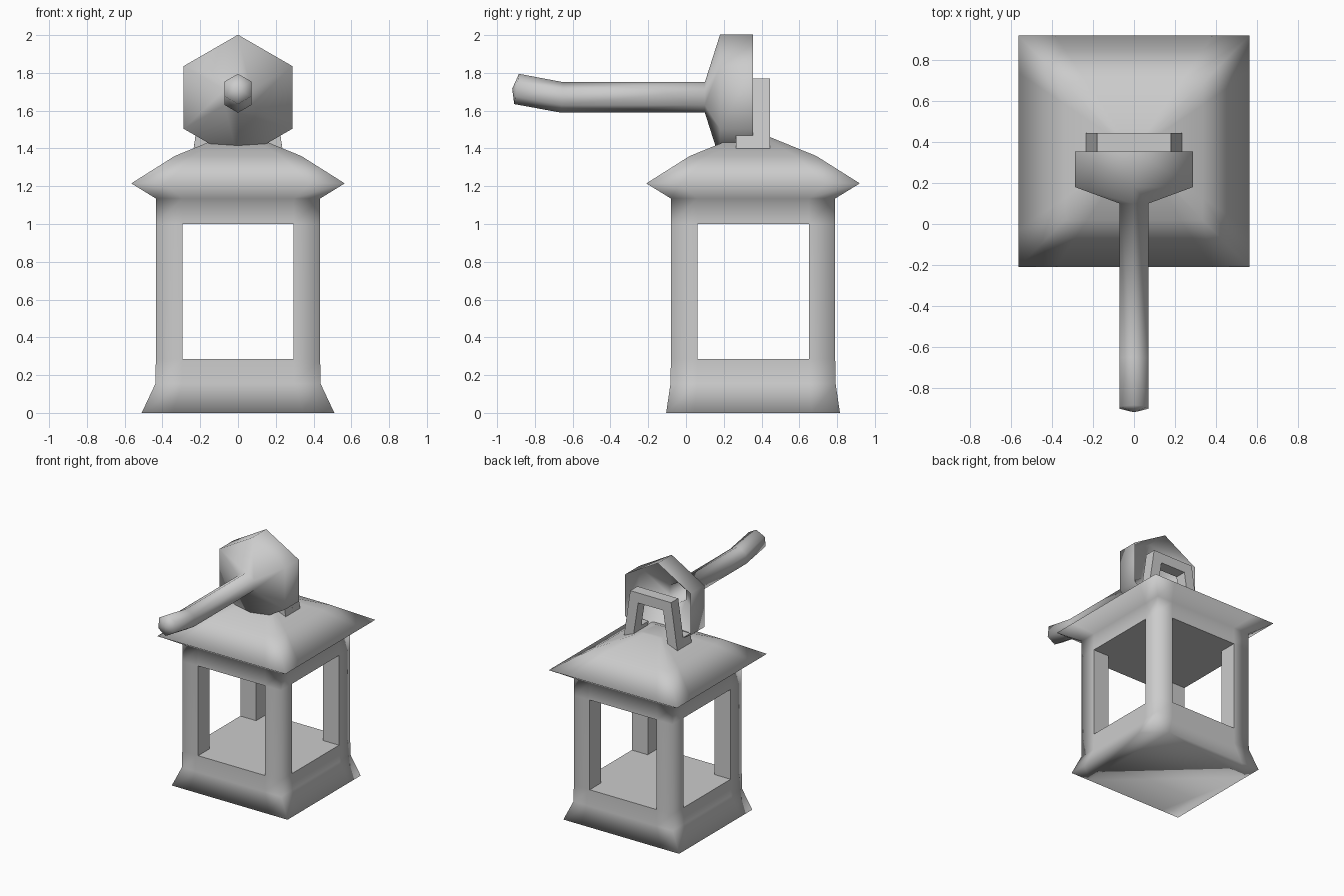
import bpy, bmesh
from math import sin, cos, pi

if "Cube" in bpy.data.objects:
    bpy.data.objects.remove(bpy.data.objects["Cube"])

CY = 0.355  # lantern axis in y


def finish(bm, name, smooth=True):
    bmesh.ops.recalc_face_normals(bm, faces=bm.faces)
    me = bpy.data.meshes.new(name)
    bm.to_mesh(me)
    bm.free()
    ob = bpy.data.objects.new(name, me)
    bpy.context.collection.objects.link(ob)
    return ob


# lantern: square levels (z, half x, half y), open windows between levels 2 and 3
bm = bmesh.new()
levels = [(0, .51, .46), (.155, .437, .437), (.285, .435, .435), (1.0, .435, .435),
          (1.135, .435, .435), (1.215, .565, .565), (1.36, .335, .335), (1.46, .09, .09)]
W = .295 / .435
T = (-1, -W, W, 1)
ring = [(0, 0), (1, 0), (2, 0), (3, 0), (3, 1), (3, 2), (3, 3), (2, 3), (1, 3), (0, 3), (0, 2), (0, 1)]
grids = []
for n, (z, hx, hy) in enumerate(levels):
    keys = [(i, j) for i in range(4) for j in range(4)] if n in (2, 3) else ring
    grids.append({k: bm.verts.new((T[k[0]] * hx, CY + T[k[1]] * hy, z)) for k in keys})


def wall(lo, hi, a, b, smooth=True):
    f = bm.faces.new((lo[a], lo[b], hi[b], hi[a]))
    f.smooth = smooth


for n in range(len(levels) - 1):
    if n != 2:
        for a, b in zip(ring, ring[1:] + ring[:1]):
            wall(grids[n], grids[n + 1], a, b)
for n in (0, -1):
    bm.faces.new([grids[n][k] for k in ring]).smooth = True
lo, hi = grids[2], grids[3]
for i in range(3):
    for j in range(3):
        c = [(i, j), (i + 1, j), (i + 1, j + 1), (i, j + 1)]
        if i != 1 and j != 1:      # corner pillars, flat on the window sides
            for a, b in zip(c, c[1:] + c[:1]):
                outer = any(a[m] == b[m] and a[m] in (0, 3) for m in (0, 1))
                wall(lo, hi, a, b, outer)
        else:                      # inner floor and ceiling
            bm.faces.new([lo[k] for k in c])
            bm.faces.new([hi[k] for k in c])
finish(bm, "lantern_body")

# wall arm: six-sided flared cup open at the back, running into a bent rod
bm = bmesh.new()
sections = [(.355, 1.67, .332, 0), (.18, 1.67, .332, 0), (.1, 1.67, .081, 0),
            (-.655, 1.67, .081, .06), (-.897, 1.715, .081, .155)]
rings = []
for y, z, r, tilt in sections:
    rings.append([bm.verts.new((r * sin(k * pi / 3), y + r * cos(k * pi / 3) * sin(tilt),
                                z + r * cos(k * pi / 3) * cos(tilt))) for k in range(6)])
for a, b in zip(rings, rings[1:]):
    for k in range(6):
        m = (k + 1) % 6
        bm.faces.new((a[k], a[m], b[m], b[k]))
tip = bm.verts.new((0, -.92, 1.716))
for k in range(6):
    bm.faces.new((rings[-1][k], rings[-1][(k + 1) % 6], tip))
for f in bm.faces:
    f.smooth = True
finish(bm, "hanging_arm")

# arched bracket on the roof, with small feet turned forward
bm = bmesh.new()
arch = [(-.235, 1.40), (-.18, 1.77), (.18, 1.77), (.235, 1.40),
        (.155, 1.40), (.11, 1.69), (-.11, 1.69), (-.155, 1.40)]
foot = [(.155, 1.40), (.235, 1.40), (.224, 1.47), (.144, 1.47)]


def slab(pts, y0, y1):
    f = bm.faces.new([bm.verts.new((x, y0, z)) for x, z in pts])
    out = bmesh.ops.extrude_face_region(bm, geom=[f])["geom"]
    bmesh.ops.translate(bm, vec=(0, y1 - y0, 0),
                        verts=[v for v in out if isinstance(v, bmesh.types.BMVert)])


slab(arch, .355, .445)
for s in (-1, 1):
    slab([(s * x, z) for x, z in foot], .265, .355)
bracket = finish(bm, "roof_bracket")
bpy.context.view_layer.objects.active = bracket
bracket.select_set(True)
bpy.ops.object.shade_smooth_by_angle(angle=pi / 5)
